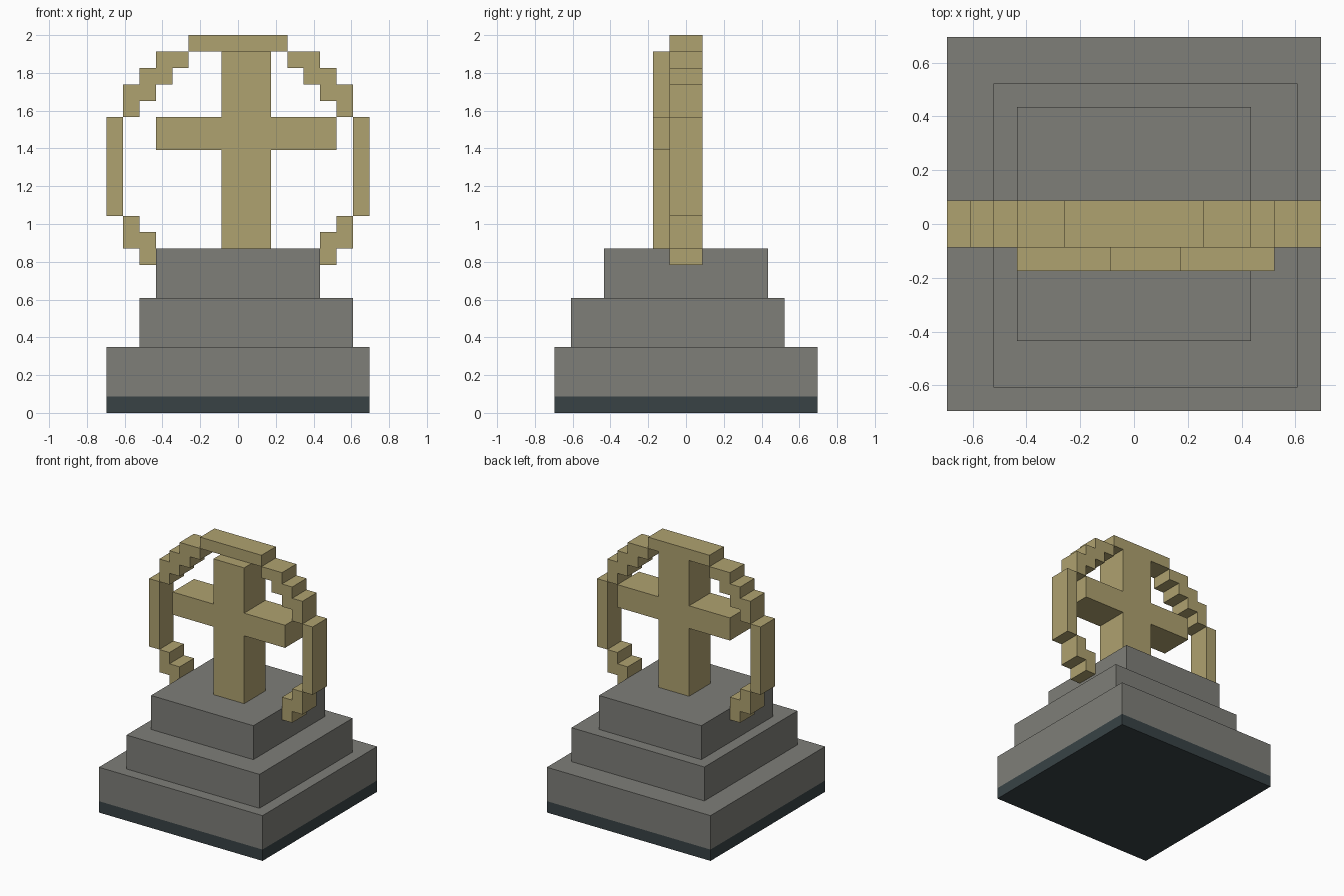
import bpy, bmesh

if "Cube" in bpy.data.objects:
    bpy.data.objects.remove(bpy.data.objects["Cube"])

U = 2 / 23  # one block; all sizes below are in blocks


def material(name, color):
    m = bpy.data.materials.new(name)
    m.diffuse_color = (*color, 1)
    m.use_nodes = True
    m.node_tree.nodes["Principled BSDF"].inputs["Base Color"].default_value = m.diffuse_color
    return m


GOLD = material("gold", (0.43, 0.36, 0.16))
STONE = material("stone", (0.21, 0.21, 0.19))
DARK = material("dark_slate", (0.04, 0.055, 0.06))


def extrude(name, outlines, y0, y1, mat):
    """Extrude x/z outlines along y into one object."""
    bm = bmesh.new()
    for pts in outlines:
        front = bm.faces.new([bm.verts.new((x * U, y0 * U, z * U)) for x, z in pts])
        geo = bmesh.ops.extrude_face_region(bm, geom=[front], use_keep_orig=True)["geom"]
        moved = [g for g in geo if isinstance(g, bmesh.types.BMVert)]
        bmesh.ops.translate(bm, verts=moved, vec=(0, (y1 - y0) * U, 0))
    bmesh.ops.recalc_face_normals(bm, faces=bm.faces)
    mesh = bpy.data.meshes.new(name)
    bm.to_mesh(mesh)
    bm.free()
    mesh.materials.append(mat)
    obj = bpy.data.objects.new(name, mesh)
    bpy.context.collection.objects.link(obj)
    return obj


def rect(x0, x1, z0, z1):
    return [(x0, z0), (x1, z0), (x1, z1), (x0, z1)]


def mirrored(pts):
    return [(-x, z) for x, z in reversed(pts)]


# Stepped pedestal
extrude("base_plate", [rect(-8, 8, 0, 1)], -8, 8, DARK)
extrude("lower_step", [rect(-8, 8, 1, 4)], -8, 8, STONE)
extrude("middle_step", [rect(-6, 7, 4, 7)], -7, 6, STONE)
extrude("upper_step", [rect(-5, 5, 7, 10)], -5, 5, STONE)

# Cross standing on the pedestal
extrude("cross", [[(-1, 10), (2, 10), (2, 16), (6, 16), (6, 18), (2, 18),
                   (2, 22), (-1, 22), (-1, 18), (-5, 18), (-5, 16), (-1, 16)]],
        -2, 1, GOLD)

# Stepped ring: top arch, upright sides and lower hooks
arch_half = [(3, 22), (3, 21), (4, 21), (4, 20), (5, 20), (5, 19), (6, 19), (6, 18),
             (7, 18), (7, 20), (6, 20), (6, 21), (5, 21), (5, 22), (3, 22), (3, 23)]
arch = arch_half[1:14] + [(3, 22), (3, 23)]
side = rect(7, 8, 12, 18)
hook = [(5, 9), (6, 9), (6, 10), (7, 10), (7, 12), (6, 12), (6, 11), (5, 11)]
shoulder = arch_half[:14]
ring = [rect(-3, 3, 22, 23)]
for part in (shoulder, side, hook):
    ring += [part, mirrored(part)]
extrude("ring", ring, -1, 1, GOLD)
